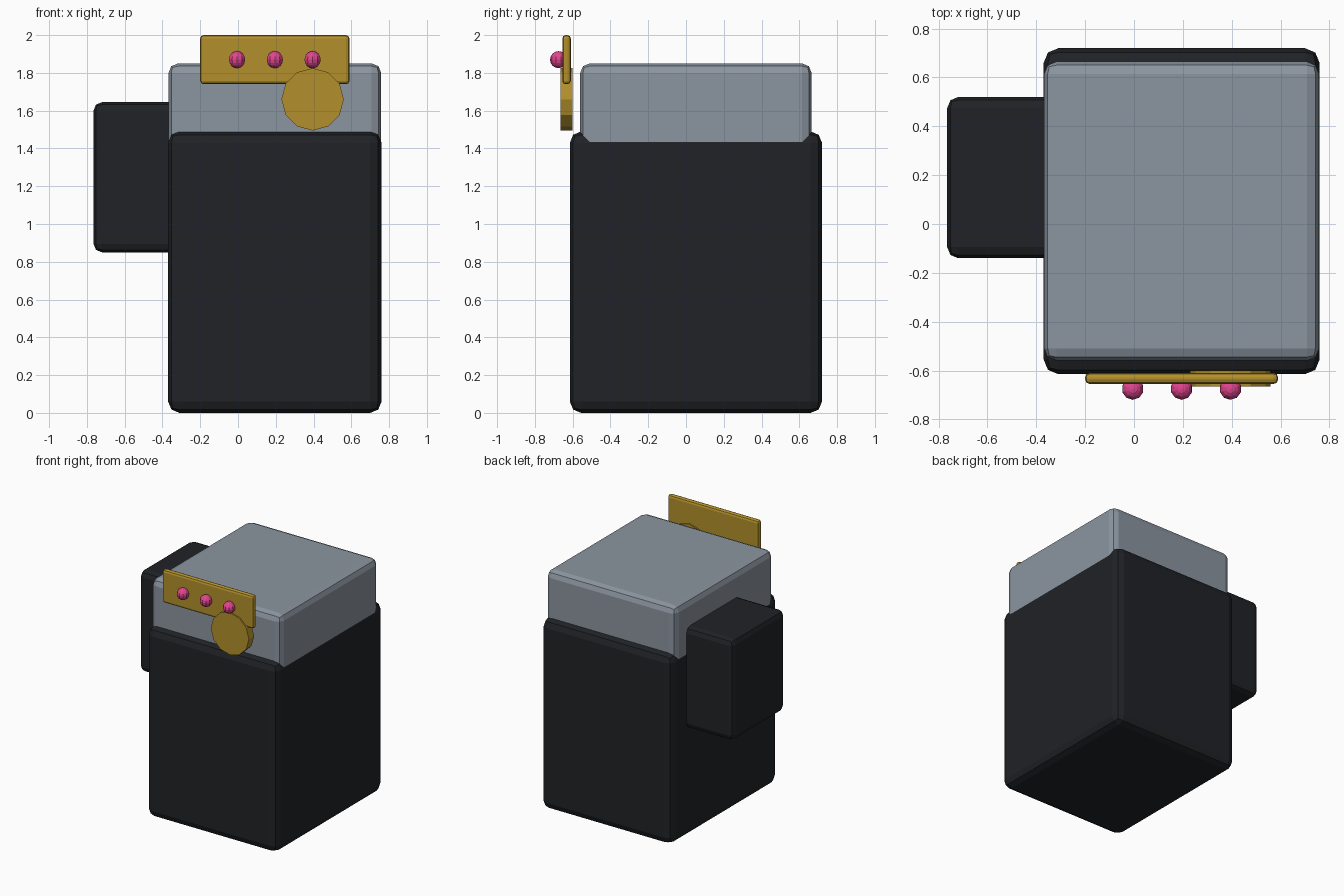
import bpy, math

if "Cube" in bpy.data.objects:
    bpy.data.objects.remove(bpy.data.objects["Cube"])


def material(name, color):
    m = bpy.data.materials.new(name)
    m.diffuse_color = (*color, 1)
    m.use_nodes = True
    m.node_tree.nodes["Principled BSDF"].inputs["Base Color"].default_value = m.diffuse_color
    return m


black = material("black", (0.014, 0.016, 0.019))
steel = material("blue_grey", (0.26, 0.30, 0.35))
gold = material("gold", (0.45, 0.28, 0.025))
pink = material("pink", (0.75, 0.06, 0.27))


def box(name, lo, hi, bevel, mat):
    """Rounded box between two corners."""
    bpy.ops.mesh.primitive_cube_add(
        size=1, location=[(a + b) / 2 for a, b in zip(lo, hi)])
    ob = bpy.context.object
    ob.name = name
    ob.scale = [b - a for a, b in zip(lo, hi)]
    bpy.ops.object.transform_apply(location=False, rotation=False, scale=True)
    mod = ob.modifiers.new("Bevel", 'BEVEL')
    mod.width = bevel
    mod.segments = 2
    ob.data.materials.append(mat)
    return ob


# Main body, the lid block set into its top, and the side pack
box("body", (-0.37, -0.615, 0.0), (0.76, 0.72, 1.49), 0.06, black)
box("lid", (-0.368, -0.56, 1.2), (0.758, 0.665, 1.85), 0.05, steel)
box("side_pack", (-0.765, -0.14, 0.85), (-0.30, 0.52, 1.645), 0.045, black)

# Front plate and round badge
box("front_plate", (-0.20, -0.655, 1.74), (0.59, -0.61, 2.0), 0.018, gold)
bpy.ops.mesh.primitive_cylinder_add(
    vertices=12, radius=0.165, depth=0.065,
    location=(0.395, -0.633, 1.66), rotation=(math.pi / 2, 0, 0))
badge = bpy.context.object
badge.name = "round_badge"
badge.data.materials.append(gold)

# Row of studs on the plate
for i in range(3):
    bpy.ops.mesh.primitive_uv_sphere_add(
        segments=10, ring_count=8, radius=0.045,
        location=(-0.005 + 0.2 * i, -0.675, 1.87))
    stud = bpy.context.object
    stud.name = f"stud_{i + 1}"
    stud.data.materials.append(pink)
